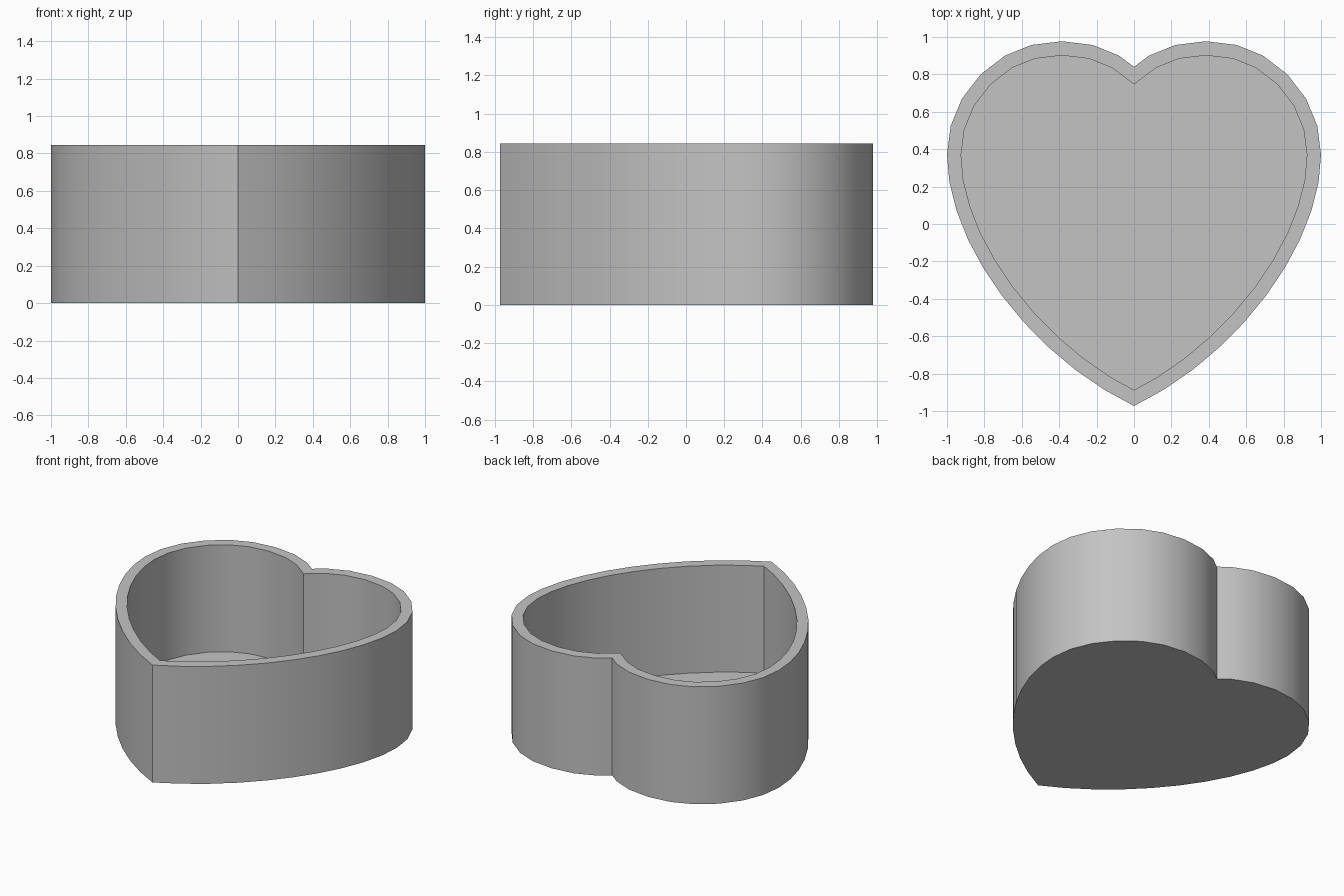
import bpy, bmesh, math
from mathutils import Vector
from mathutils.geometry import interpolate_bezier

cube = bpy.data.objects.get("Cube")
if cube:
    bpy.data.objects.remove(cube, do_unlink=True)

HEIGHT, WALL, FLOOR = 0.845, 0.075, 0.075

grey = bpy.data.materials.new("light grey")
grey.use_nodes = True
grey.diffuse_color = (0.55, 0.55, 0.55, 1)
grey.node_tree.nodes["Principled BSDF"].inputs["Base Color"].default_value = (0.55, 0.55, 0.55, 1)

# Half heart: lobe from the notch to the widest point, then a curve to the tip
lobe = [(0, 0.84), (0.08, 0.90), (0.22, 0.957), (0.385, 0.977), (0.55, 0.957), (0.69, 0.90),
        (0.82, 0.80), (0.92, 0.67), (0.98, 0.525)]
side = interpolate_bezier((1, 0.37), (1, -0.11), (0.55, -0.71), (0, -0.973), 11)
half = [Vector(p) for p in lobe] + [Vector(p[:2]) for p in side]
outer = half + [Vector((-p.x, p.y)) for p in half[-2:0:-1]]


def inset(points, distance):
    """Offset a clockwise outline inward with mitred corners."""
    result = []
    for i, p in enumerate(points):
        a = (p - points[i - 1]).normalized()
        b = (points[(i + 1) % len(points)] - p).normalized()
        na, nb = Vector((a.y, -a.x)), Vector((b.y, -b.x))
        result.append(p + (na + nb) * distance / (1 + na.dot(nb)))
    return result


inner = inset(outer, WALL)

# Box: rings run up the outside, over the rim and down to the floor
bm = bmesh.new()
rings = [[bm.verts.new((p.x, p.y, z)) for p in outline]
         for outline, z in ((outer, 0), (outer, HEIGHT), (inner, HEIGHT), (inner, FLOOR))]
n = len(outer)
for low, high in zip(rings, rings[1:]):
    for i in range(n):
        j = (i + 1) % n
        bm.faces.new((low[i], low[j], high[j], high[i]))
bm.faces.new(rings[0])
bm.faces.new(rings[-1])
bmesh.ops.recalc_face_normals(bm, faces=bm.faces)

mesh = bpy.data.meshes.new("heart_box")
bm.to_mesh(mesh)
bm.free()
mesh.materials.append(grey)
box = bpy.data.objects.new("heart_box", mesh)
bpy.context.collection.objects.link(box)
bpy.context.view_layer.objects.active = box
box.select_set(True)
bpy.ops.object.shade_smooth_by_angle(angle=math.radians(30))
